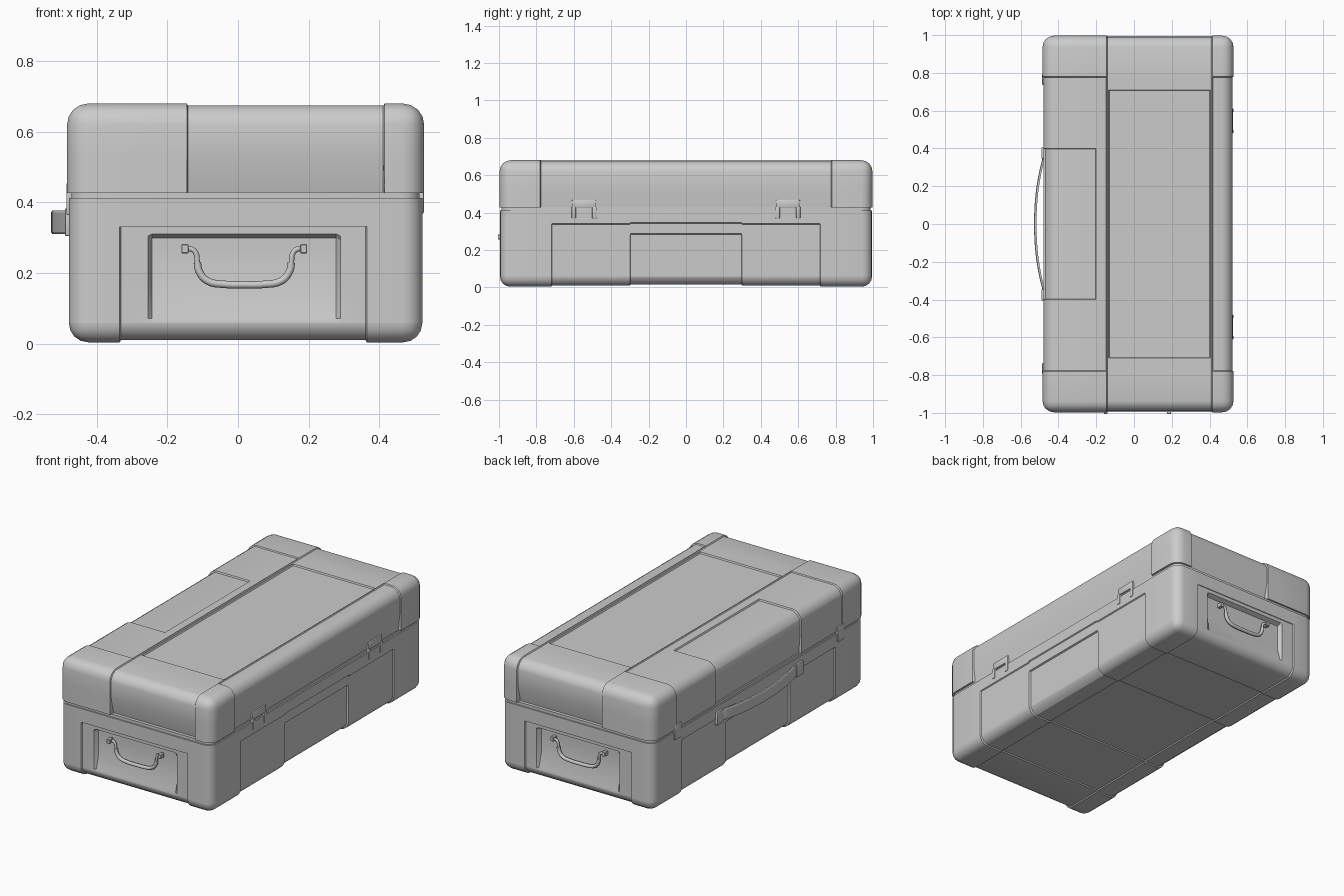
import bpy, bmesh, math
from mathutils import Vector

if "Cube" in bpy.data.objects:
    bpy.data.objects.remove(bpy.data.objects["Cube"])

CX = 0.021          # case is offset because the strap sticks out on the left
INF = 9.0


def finish(bm, name, angle=30):
    bmesh.ops.recalc_face_normals(bm, faces=bm.faces)
    me = bpy.data.meshes.new(name)
    bm.to_mesh(me)
    bm.free()
    ob = bpy.data.objects.new(name, me)
    bpy.context.collection.objects.link(ob)
    bpy.context.view_layer.objects.active = ob
    for o in bpy.context.selected_objects:
        o.select_set(False)
    ob.select_set(True)
    bpy.ops.object.shade_smooth_by_angle(angle=math.radians(angle))
    return ob


def rounded_box(lo, hi, r, segs=4, flat_z=None):
    """Box with rounded edges; edges lying in the plane z = flat_z stay sharp."""
    bm = bmesh.new()
    bmesh.ops.create_cube(bm, size=1)
    for v in bm.verts:
        v.co = Vector([lo[i] + (v.co[i] + 0.5) * (hi[i] - lo[i]) for i in range(3)])
    edges = [e for e in bm.edges if flat_z is None or
             any(abs(v.co.z - flat_z) > 1e-4 for v in e.verts)]
    bmesh.ops.bevel(bm, geom=edges, offset=r, segments=segs, profile=0.5, affect='EDGES')
    return bm


def cut(bm, axis, pos):
    co, no = Vector(), Vector()
    co[axis], no[axis] = pos, 1
    bmesh.ops.bisect_plane(bm, geom=bm.verts[:] + bm.edges[:] + bm.faces[:],
                           dist=1e-5, plane_co=co, plane_no=no)


def recess(bm, side, depth, x=(-INF, INF), y=(-INF, INF), z=(-INF, INF), m=0.004):
    """Push the surface facing `side` inward inside a window, with a crisp step."""
    win = (x, y, z)
    for axis, (a, b) in enumerate(win):
        for p in (a, a + m, b - m, b):
            if abs(p) < 2:
                cut(bm, axis, p)
    bm.normal_update()
    d = Vector(side)
    hit = [v for v in bm.verts if v.normal.dot(d) > 0.3 and
           all(win[i][0] + m - 1e-4 <= v.co[i] <= win[i][1] - m + 1e-4 for i in range(3))]
    for v in hit:
        v.co -= d * (depth(v.co) if callable(depth) else depth)


def ramp(a, b, da, db):
    """Depth da at height a, changing linearly to db at height b."""
    return lambda co: da + (db - da) * min(1, max(0, (co.z - a) / (b - a)))


# Lid: raised corners, lowered panels, scooped lower edges
lid = rounded_box((-0.484, -0.997, 0.427), (0.527, 0.997, 0.68), 0.06, flat_z=0.427)
cut(lid, 2, 0.53)
for s in (-1, 1):
    recess(lid, (0, s, 0), ramp(0.427, 0.53, 0.03, 0.006), x=(-0.145, 0.415))
recess(lid, (1, 0, 0), ramp(0.427, 0.50, 0.016, 0.006), y=(-0.78, 0.78))
recess(lid, (-1, 0, 0), 0.006, y=(-0.78, 0.78))
recess(lid, (-1, 0, 0), ramp(0.427, 0.53, 0.014, 0.006), y=(-0.4, 0.4))
recess(lid, (0, 0, 1), 0.006, x=(-0.145, 0.415))
recess(lid, (0, 0, 1), 0.006, x=(-INF, -0.145), y=(-0.78, 0.78))
recess(lid, (0, 0, 1), 0.006, x=(0.415, INF), y=(-0.78, 0.78))
recess(lid, (0, 0, 1), 0.008, x=(-0.135, 0.405), y=(-0.71, 0.71))
recess(lid, (0, 0, 1), 0.008, x=(-INF, -0.2), y=(-0.4, 0.4))
finish(lid, "lid")

# Body: corner feet, side panels, handle pockets in both ends
body = rounded_box((-0.479, -0.995, 0.004), (0.522, 0.995, 0.412), 0.055, flat_z=0.412)
cut(body, 2, 0.15)
for s in (-1, 1):
    recess(body, (0, s, 0), 0.007, x=(-0.335, 0.365), z=(-INF, 0.33))
    recess(body, (0, s, 0), ramp(0.06, 0.15, 0.0, 0.026),
           x=(-0.255, 0.29), z=(0.06, 0.305), m=0.012)
    recess(body, (s, 0, 0), 0.006, y=(-0.72, 0.72), z=(-INF, 0.335))
    recess(body, (s, 0, 0), 0.009, y=(-0.3, 0.3), z=(-INF, 0.275))
recess(body, (0, 0, -1), 0.006, y=(-0.72, 0.72))
recess(body, (0, 0, -1), 0.006, x=(-0.335, 0.365))
recess(body, (0, 0, -1), 0.006, y=(-0.3, 0.3))
finish(body, "body")

# Seal between lid and body
rim = rounded_box((-0.472, -0.985, 0.405), (0.514, 0.985, 0.43), 0.05)
rim.free()
rim = bmesh.new()
bmesh.ops.create_cube(rim, size=1)
for v in rim.verts:
    v.co = Vector((CX + v.co.x * 0.986, v.co.y * 1.974, 0.419 + v.co.z * 0.02))
bmesh.ops.bevel(rim, geom=[e for e in rim.edges if abs(e.verts[0].co.z - e.verts[1].co.z) > 0.01],
                offset=0.05, segments=4, profile=0.5, affect='EDGES')
finish(rim, "seal_rim")


def tube(name, pts, radius):
    cu = bpy.data.curves.new(name, 'CURVE')
    cu.dimensions = '3D'
    cu.bevel_depth, cu.bevel_resolution = radius, 2
    cu.use_fill_caps = True
    cu.resolution_u = 4
    sp = cu.splines.new('BEZIER')
    sp.bezier_points.add(len(pts) - 1)
    for bp, p in zip(sp.bezier_points, pts):
        bp.co = p
        bp.handle_left_type = bp.handle_right_type = 'AUTO'
    ob = bpy.data.objects.new(name, cu)
    bpy.context.collection.objects.link(ob)


# End handles: thick grip, thin arms, square mounts
HX = 0.018
grip = [(-0.133, 0.230), (-0.128, 0.205), (-0.105, 0.178), (-0.055, 0.168), (0, 0.167)]
grip += [(-x, z) for x, z in grip[-2::-1]]
arm = [(-0.166, 0.269), (-0.150, 0.268), (-0.138, 0.258), (-0.133, 0.228)]
for s, end in ((-1, "front"), (1, "back")):
    y = s * 0.982
    tube(f"{end}_handle_grip", [(HX + x, y, z) for x, z in grip], 0.0105)
    for k, side in ((-1, "right"), (1, "left")):
        tube(f"{end}_handle_arm_{side}", [(HX + k * x, y, z) for x, z in arm], 0.0075)
        mx = HX - k * 0.168
        finish(rounded_box((mx - 0.01, y - 0.024, 0.256), (mx + 0.01, y + 0.011, 0.282), 0.002, 1),
               f"{end}_handle_mount_{side}")

# Carrying strap on the left side
strap = bmesh.new()
rings = []
N = 24
for i in range(N + 1):
    t = -1 + 2 * i / N
    xo = -0.529 + 0.054 * abs(t) ** 2.2
    rings.append([strap.verts.new((xo + dx, t * 0.38, z)) for dx, z in
                  ((0.003, 0.311), (0, 0.316), (0, 0.372), (0.003, 0.377), (0.013, 0.377), (0.013, 0.311))])
for a, b in zip(rings, rings[1:]):
    for j in range(6):
        k = (j + 1) % 6
        strap.faces.new((a[j], a[k], b[k], b[j]))
strap.faces.new(rings[0])
strap.faces.new(rings[-1])
finish(strap, "carry_strap")

for s, end in ((-1, "front"), (1, "back")):
    # Strap clips and latches
    finish(rounded_box((-0.490, s * 0.375 - 0.03, 0.305), (-0.465, s * 0.375 + 0.03, 0.383), 0.004, 2),
           f"strap_clip_{end}")
    finish(rounded_box((-0.486, s * 0.765 - 0.03, 0.365), (-0.465, s * 0.765 + 0.03, 0.455), 0.004, 2),
           f"latch_{end}")
    # Hinge knuckles and leaf on the right side
    for n, yy in enumerate((0.49, 0.60)):
        finish(rounded_box((0.505, s * yy - 0.012, 0.368), (0.526, s * yy + 0.012, 0.432), 0.005, 2),
               f"hinge_knuckle_{end}_{n + 1}")
    finish(rounded_box((0.500, s * 0.545 - 0.065, 0.424), (0.524, s * 0.545 + 0.065, 0.468), 0.006, 2),
           f"hinge_leaf_{end}")
